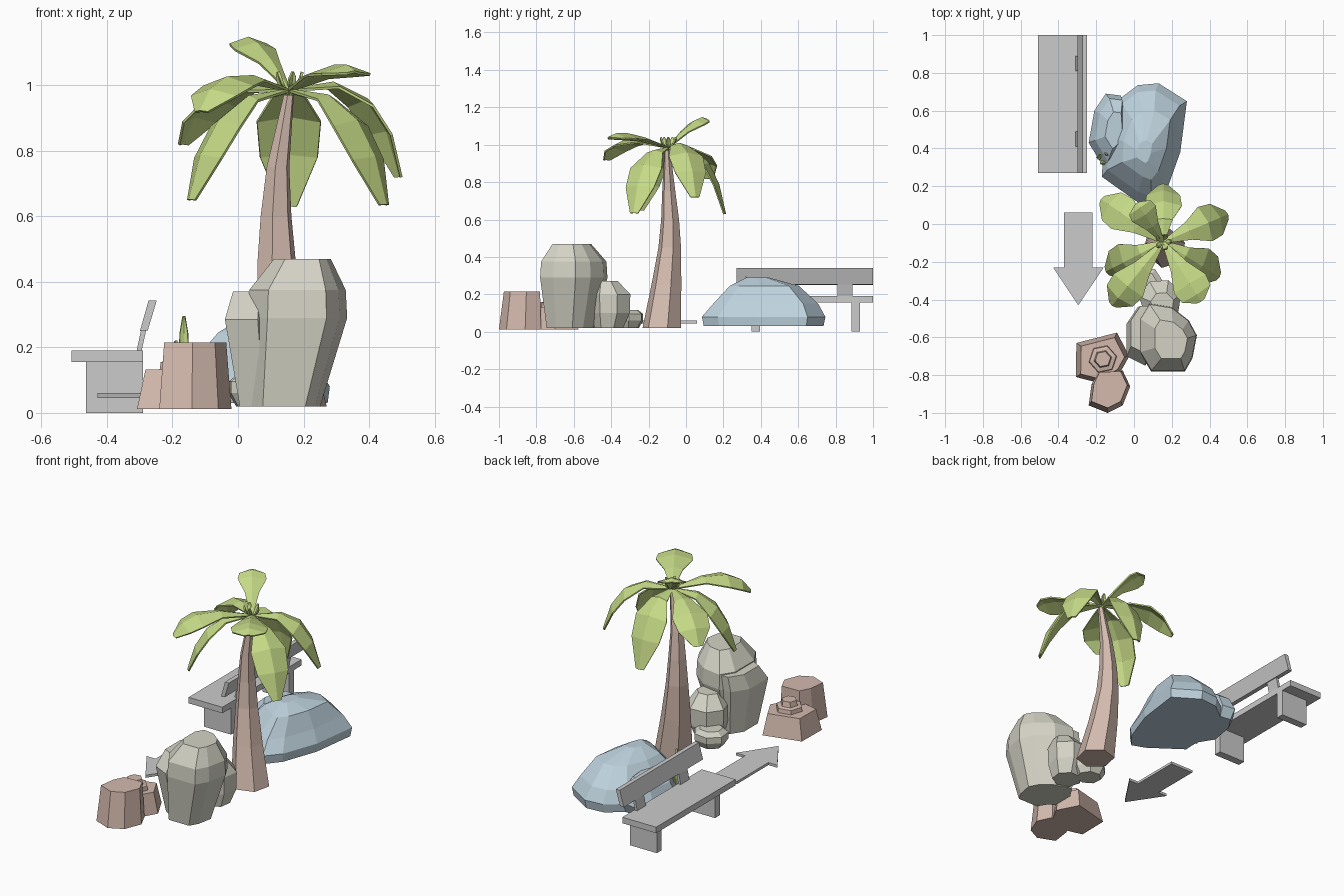
import bpy, bmesh, math
from mathutils import Vector

if "Cube" in bpy.data.objects:
    bpy.data.objects.remove(bpy.data.objects["Cube"])


def material(name, rgb):
    m = bpy.data.materials.new(name)
    m.diffuse_color = (*rgb, 1)
    m.use_nodes = True
    m.node_tree.nodes["Principled BSDF"].inputs["Base Color"].default_value = m.diffuse_color
    return m


LEAF = material("leaf_green", (0.56, 0.70, 0.24))
BARK = material("bark", (0.66, 0.50, 0.43))
BLUE = material("blue_stone", (0.51, 0.64, 0.72))
BEIGE = material("beige_stone", (0.66, 0.65, 0.56))
BROWN = material("brown_stone", (0.66, 0.49, 0.42))


def make(name, verts, faces, mat=None):
    me = bpy.data.meshes.new(name)
    me.from_pydata([tuple(v) for v in verts], [], faces)
    bm = bmesh.new()
    bm.from_mesh(me)
    bmesh.ops.recalc_face_normals(bm, faces=bm.faces)
    bm.to_mesh(me)
    bm.free()
    ob = bpy.data.objects.new(name, me)
    bpy.context.collection.objects.link(ob)
    if mat:
        me.materials.append(mat)
    return ob


def loft(name, rings, mat=None):
    n = len(rings[0])
    faces = [tuple(range(n)), tuple(range((len(rings) - 1) * n, len(rings) * n))]
    for r in range(len(rings) - 1):
        for i in range(n):
            j = (i + 1) % n
            faces.append((r * n + i, r * n + j, r * n + n + j, r * n + n + i))
    return make(name, [v for ring in rings for v in ring], faces, mat)


def rock(name, outline, levels, mat):
    """Outline in plan, levels of (z, scale, shift x, shift y)."""
    cx = sum(p[0] for p in outline) / len(outline)
    cy = sum(p[1] for p in outline) / len(outline)
    return loft(name, [[(cx + dx + (x - cx) * s, cy + dy + (y - cy) * s, z)
                        for x, y in outline] for z, s, dx, dy in levels], mat)


def ngon(cx, cy, rx, ry, n, turn=0):
    return [(cx + rx * math.cos(turn + math.tau * i / n),
             cy + ry * math.sin(turn + math.tau * i / n)) for i in range(n)]


def prism_y(name, profile, y0, y1):
    return loft(name, [[(x, y, z) for x, z in profile] for y in (y0, y1)])


# Bench
prism_y("bench_seat", [(-.508, .155), (-.29, .155), (-.29, .19), (-.508, .19)], .27, 1.0)
prism_y("bench_backrest", [(-.299, .25), (-.275, .252), (-.248, .342), (-.273, .342)], .27, 1.0)
for i, (leg, post) in enumerate([(.35, .41), (.885, .81)]):
    prism_y(f"bench_leg_{i}", [(-.463, 0), (-.29, 0), (-.29, .155), (-.463, .155)], leg, leg + .045)
    prism_y(f"bench_back_post_{i}", [(-.31, .185), (-.295, .185), (-.276, .27), (-.292, .27)], post, post + .08)

# Arrow marker
arrow = [(-.37, .06), (-.22, .06), (-.22, -.23), (-.16, -.23), (-.295, -.43), (-.428, -.23), (-.37, -.23)]
loft("arrow", [[(x, y, z) for x, y in arrow] for z in (.045, .06)])

# Palm trunk
trunk = [(.02, .17, -.13, .105), (.25, .137, -.105, .082), (.45, .118, -.087, .062), (.6, .116, -.085, .049),
         (.75, .122, -.092, .036), (.97, .155, -.1, .016)]
loft("palm_trunk", [[(x, y, z) for x, y in ngon(cx, cy, r, r, 6, .3)] for z, cx, cy, r in trunk], BARK)


def frond(name, base, tip, rise, width, out=.8):
    """Folded leaf blade along an arched rib."""
    a, c = Vector(base), Vector(tip)
    b = a.lerp(c, out)
    b.z = rise
    side = Vector((c.y - a.y, a.x - c.x, 0)).normalized()
    verts = []
    for t, w in [(0, .07), (.28, .5), (.55, 1), (.78, .9), (1, .25)]:
        p = a * (1 - t) ** 2 + b * 2 * t * (1 - t) + c * t * t
        tan = ((b - a) * (1 - t) + (c - b) * t).normalized()
        up = side.cross(tan)
        h = w * width / 2
        verts += [p - side * h - up * h * .3, p, p + side * h - up * h * .3]
    faces = [(k * 3 + i, k * 3 + i + 1, k * 3 + i + 4, k * 3 + i + 3)
             for k in range(4) for i in (0, 1)]
    ob = make(name, verts, faces, LEAF)
    mod = ob.modifiers.new("thickness", "SOLIDIFY")
    mod.thickness = .008
    mod.offset = 0
    return ob


# Palm crown
fronds = [((.155, .21, .63), 1.04), ((.495, .05, .72), 1.09), ((.45, -.28, .635), 1.01),
          ((.355, -.41, 1.04), 1.1), ((-.115, -.43, .92), 1.1),
          ((-.147, -.25, .65), 1.0), ((-.172, .13, .82), 1.04), ((.015, .11, 1.135), 1.18)]
for i, (tip, rise) in enumerate(fronds):
    frond(f"palm_frond_{i}", (.155, -.095, .985), tip, rise, .15 if rise == 1.18 else .195)
for i in range(5):
    a = i * math.tau / 5
    frond(f"crown_bud_{i}", (.155, -.095, .97),
          (.155 + .04 * math.cos(a), -.095 + .04 * math.sin(a), 1.04), 1.0, .025)

# Blue boulder with side lump
rock("blue_boulder",
     [(.02, .735), (-.08, .66), (-.16, .45), (-.17, .25), (.02, .115), (.1, .085),
      (.17, .17), (.245, .38), (.28, .65), (.13, .745)],
     [(.03, .97, 0, 0), (.08, 1, 0, 0), (.15, .85, -.005, .01), (.245, .56, .01, .0), (.29, .18, .0, -.04)], BLUE)
rock("blue_side_lump",
     [(-.07, .68), (-.15, .69), (-.21, .6), (-.24, .43), (-.16, .3), (-.05, .4)],
     [(.03, .85, .01, 0), (.09, 1, 0, 0), (.16, .85, .02, 0), (.21, .5, .04, -.01)], BLUE)

# Grass sprout
for i, (dx, dy, h) in enumerate([(0, -.02, .295), (-.025, .02, .22), (.02, .03, .2)]):
    frond(f"grass_blade_{i}", (-.165, .34, .03), (-.165 + dx, .34 + dy, h), h * .6, .028)

# Beige boulders
rock("beige_tall_boulder",
     [(.08, -.42), (.2, -.44), (.29, -.51), (.333, -.59), (.31, -.71), (.27, -.78),
      (.09, -.78), (.03, -.68), (.03, -.5)],
     [(.02, .72, -.04, -.015), (.29, 1, 0, 0), (.375, .97, .0, 0), (.47, .57, .015, -.01)], BEIGE)
rock("beige_left_lump",
     [(.1, -.44), (.02, -.44), (-.04, -.53), (-.04, -.7), (.06, -.75), (.15, -.6)],
     [(.02, .75, .025, 0), (.285, 1, 0, 0), (.37, .82, .01, .03)], BEIGE)
rock("beige_medium_boulder",
     ngon(.14, -.4, .115, .11, 7, .3),
     [(.02, .72, 0, -.01), (.1, .97, 0, 0), (.2, 1, 0, 0), (.27, .55, .01, -.02)], BEIGE)
rock("beige_small_boulder",
     ngon(.06, -.315, .1, .095, 7, .1),
     [(.02, .7, 0, 0), (.06, .95, 0, 0), (.095, .95, 0, 0), (.117, .65, 0, 0)], BEIGE)

# Brown stones
rock("brown_tall_stone",
     [(-.19, -.78), (-.06, -.775), (-.02, -.86), (-.06, -.96), (-.14, -1.0), (-.24, -.96), (-.225, -.85)],
     [(.012, 1, 0, 0), (.215, .86, 0, .01)], BROWN)
rock("brown_low_stone",
     [(-.305, -.63), (-.09, -.575), (-.025, -.7), (-.07, -.78), (-.19, -.84), (-.308, -.81)],
     [(.012, 1, 0, 0), (.132, .82, 0, 0)], BROWN)
rock("brown_step_stone",
     ngon(-.165, -.715, .08, .08, 6, .2),
     [(.1, 1, 0, 0), (.155, .9, 0, 0), (.16, .6, 0, 0), (.19, .52, 0, 0)], BROWN)
